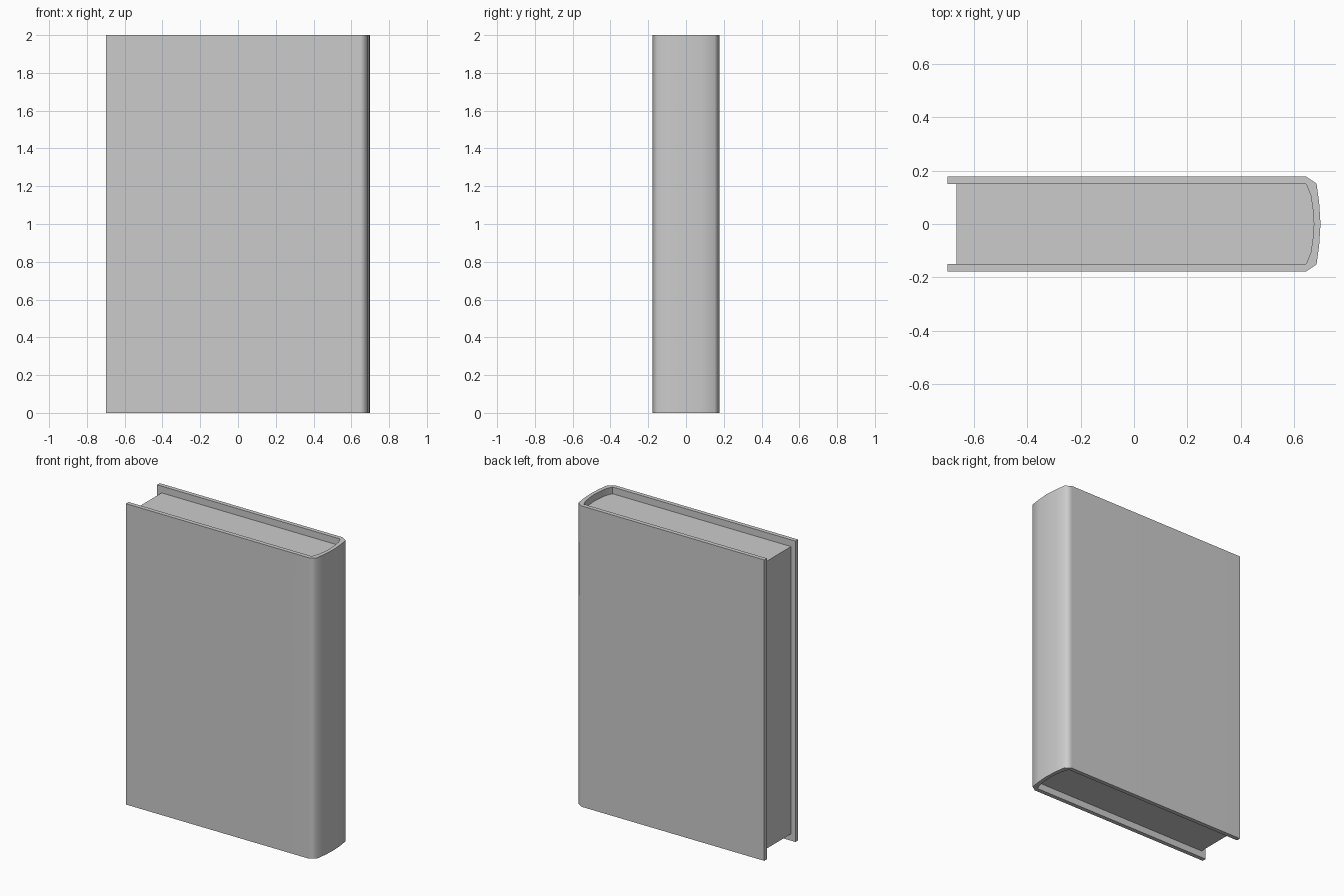
import bpy
import bmesh
import math

if "Cube" in bpy.data.objects:
    bpy.data.objects.remove(bpy.data.objects["Cube"])


def mirrored(half):
    """Complete a half outline (y >= 0, ending on y = 0) across the x axis."""
    return half + [(x, -y) for x, y in reversed(half[:-1])]


def extrude_outline(name, outline, z0, z1):
    bm = bmesh.new()
    face = bm.faces.new([bm.verts.new((x, y, z0)) for x, y in outline])
    top = bmesh.ops.extrude_face_region(bm, geom=[face])
    verts = [g for g in top["geom"] if isinstance(g, bmesh.types.BMVert)]
    bmesh.ops.translate(bm, verts=verts, vec=(0, 0, z1 - z0))
    bmesh.ops.recalc_face_normals(bm, faces=bm.faces)
    mesh = bpy.data.meshes.new(name)
    bm.to_mesh(mesh)
    bm.free()
    obj = bpy.data.objects.new(name, mesh)
    bpy.context.collection.objects.link(obj)
    return obj


# Outlines seen from above, fore edge to spine
outer = mirrored([(-0.70, 0.178), (0.646, 0.178), (0.685, 0.152), (0.695, 0.08), (0.70, 0)])
spine_inside = mirrored([(0.646, 0.15), (0.664, 0.105), (0.671, 0.055), (0.675, 0)])

# Hardcover: two boards joined by a rounded spine
inner = [(-0.70, 0.15)] + spine_inside + [(-0.70, -0.15)]
cover = extrude_outline("cover", outer + inner[::-1], 0, 2)
bpy.context.view_layer.objects.active = cover
cover.select_set(True)
bpy.ops.object.shade_smooth_by_angle(angle=math.radians(60))
weighted = cover.modifiers.new("weighted_normals", "WEIGHTED_NORMAL")
weighted.keep_sharp = True

# Page block, set back from the cover edges
extrude_outline("pages", [(-0.667, 0.15)] + spine_inside + [(-0.667, -0.15)], 0.045, 1.955)
